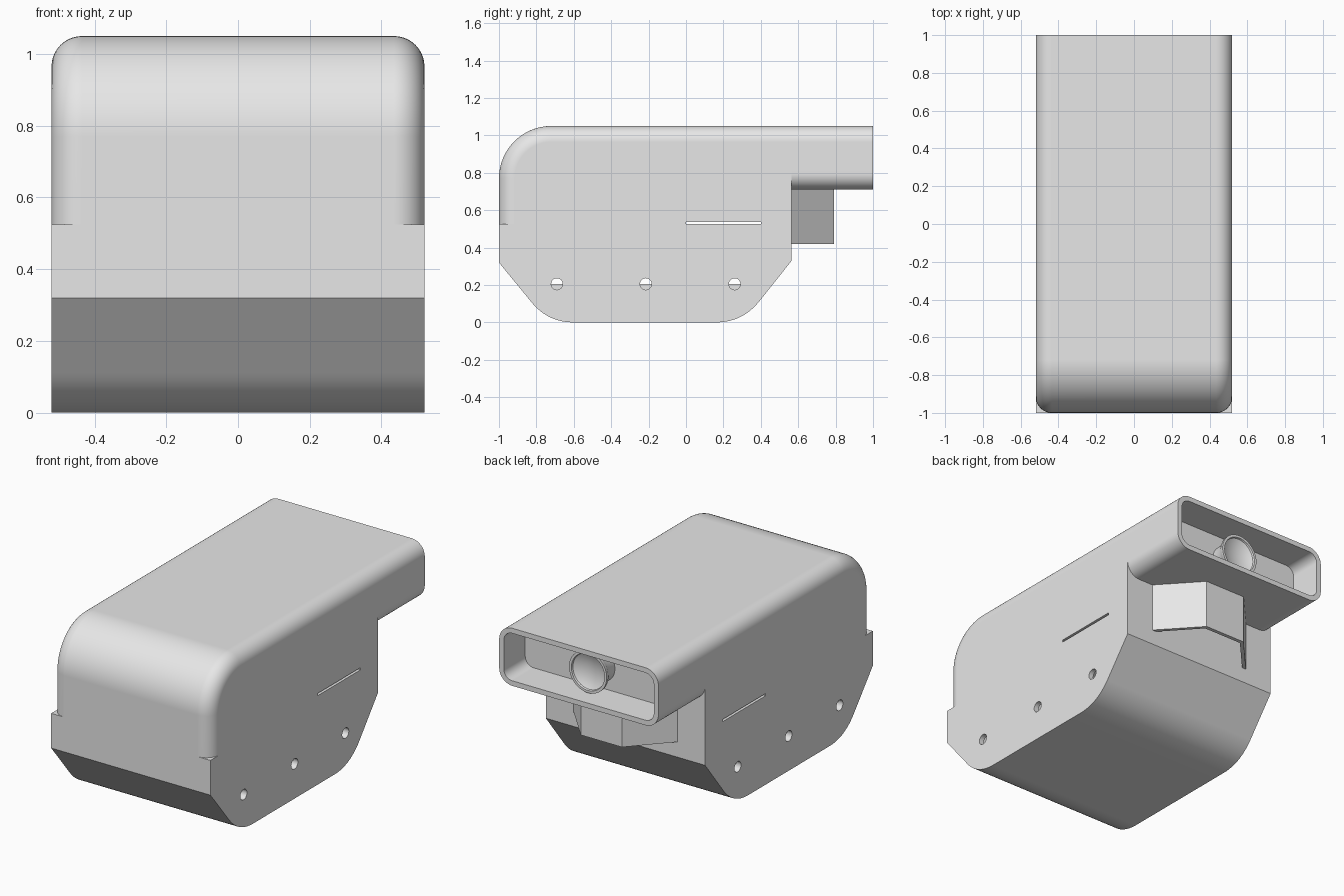
import bpy, bmesh
from math import sin, cos, pi

old = bpy.data.objects.get("Cube")
if old:
    bpy.data.objects.remove(old, do_unlink=True)

grey = bpy.data.materials.new("light_grey")
grey.use_nodes = True
GREY = (0.8, 0.8, 0.8, 1)
grey.diffuse_color = GREY
grey.node_tree.nodes["Principled BSDF"].inputs["Base Color"].default_value = GREY

HALF = 0.52       # half width of the housing
REAR = 0.565      # rear wall of the main body
SEAM = 0.525      # joint between cover and base
TOP = 1.05
EDGE = 0.085      # rounding of the cover edges
WALL = 0.03


def loft(name, rings):
    """Skin a row of equal-length point rings and cap both ends."""
    bm = bmesh.new()
    rows = [[bm.verts.new(p) for p in ring] for ring in rings]
    n = len(rows[0])
    for a, b in zip(rows, rows[1:]):
        for i in range(n):
            j = (i + 1) % n
            bm.faces.new((a[i], a[j], b[j], b[i]))
    bm.faces.new(rows[0])
    bm.faces.new(rows[-1][::-1])
    bmesh.ops.recalc_face_normals(bm, faces=bm.faces)
    mesh = bpy.data.meshes.new(name)
    bm.to_mesh(mesh)
    bm.free()
    mesh.materials.append(grey)
    ob = bpy.data.objects.new(name, mesh)
    bpy.context.collection.objects.link(ob)
    return ob


def box(name, x, y0, y1, z0, z1):
    outline = [(y0, z0), (y1, z0), (y1, z1), (y0, z1)]
    return loft(name, [[(s, y, z) for y, z in outline] for s in (-x, x)])


def activate(ob):
    bpy.ops.object.select_all(action='DESELECT')
    ob.select_set(True)
    bpy.context.view_layer.objects.active = ob


def cut(ob, cutter):
    cutter.hide_render = True
    mod = ob.modifiers.new("cut", 'BOOLEAN')
    mod.operation = 'DIFFERENCE'
    mod.solver = 'EXACT'
    mod.object = cutter
    activate(ob)
    bpy.ops.object.modifier_apply(modifier=mod.name)
    bpy.data.objects.remove(cutter, do_unlink=True)


def smooth(ob):
    activate(ob)
    bpy.ops.object.shade_smooth_by_angle(angle=pi / 6)
    mod = ob.modifiers.new("weighted", 'WEIGHTED_NORMAL')
    mod.keep_sharp = True


def circle(radius, n=48):
    return [(radius * cos(2 * pi * i / n), radius * sin(2 * pi * i / n)) for i in range(n)]


# Cover: side profile swept across the width, its outline shrinking at the rounded edges
def cover_rings(wall, bottom, steps=10, arc_steps=16):
    def outline(inset):
        r = 0.28 - inset
        pts = [(REAR - wall, bottom), (-1 + inset, bottom)]
        for i in range(arc_steps + 1):
            a = pi / 2 * i / arc_steps
            pts.append((-0.72 - r * cos(a), TOP - 0.28 + r * sin(a)))
        return pts + [(REAR - wall, TOP - inset)]

    half = []
    for i in range(steps + 1):
        a = pi / 2 * i / steps
        r = EDGE - wall
        half.append((HALF - EDGE + r * sin(a), wall + r * (1 - cos(a))))
    stations = [(-x, d) for x, d in reversed(half)] + half
    return [[(x, y, z) for y, z in outline(d)] for x, d in stations]


cover = loft("cover", cover_rings(0, SEAM))
cut(cover, loft("cover_cavity", cover_rings(WALL, SEAM - 0.1)))
cut(cover, box("side_slot", 0.6, 0.0, 0.4, SEAM - 0.05, SEAM + 0.013))
smooth(cover)


# Rear hood: rounded tube with a recessed end wall
def hood_ring(y, wall, steps=10):
    r = EDGE - wall
    cz, w, h = 0.88, HALF - EDGE, 0.17 - EDGE
    pts = []
    for q, (sx, sz) in enumerate([(1, 1), (-1, 1), (-1, -1), (1, -1)]):
        for i in range(steps + 1):
            a = pi / 2 * (q + i / steps)
            pts.append((sx * w + r * cos(a), y, cz + sz * h + r * sin(a)))
    return pts


smooth(loft("rear_hood", [hood_ring(REAR, 0), hood_ring(1, 0),
                          hood_ring(1, WALL), hood_ring(0.8, WALL)]))

# Lens: turned barrel with a flared rim and a dished glass
lens_profile = [(0.095, 0.79), (0.1, 0.86), (0.123, 0.9), (0.123, 0.915), (0.108, 0.915),
                (0.105, 0.905), (0.08, 0.893), (0.045, 0.885), (0.01, 0.882)]
smooth(loft("lens", [[(x, y, 0.875 + z) for x, z in circle(r)] for r, y in lens_profile]))


# Base: trough with sloping ends blended into the flat bottom
def blend(a, corner, b, steps=12):
    pts = []
    for i in range(steps + 1):
        t = i / steps
        pts.append(tuple((1 - t) ** 2 * p + 2 * t * (1 - t) * q + t * t * s
                         for p, q, s in zip(a, corner, b)))
    return pts


base_outline = [(-1, SEAM), (-1, 0.32)]
base_outline += blend((-0.828, 0.11), (-0.74, 0), (-0.6, 0))
base_outline += blend((0.16, 0), (0.3, 0), (0.39, 0.11))
base_outline += [(REAR, 0.33), (REAR, SEAM)]
base = loft("base", [[(x, y, z) for y, z in base_outline] for x in (-HALF, HALF)])
cut(base, box("base_cavity", HALF - WALL, -0.85, 0.42, 0.205, 0.6))
for hole_y in (-0.69, -0.215, 0.26):
    for side in (-1, 1):
        ends = (side * (HALF - 0.05), side * (HALF + 0.1))
        cut(base, loft("hole", [[(x, hole_y + u, 0.205 + v) for u, v in circle(0.031, 24)]
                                for x in ends]))
smooth(base)

# Bracket: folded sheet below the hood
fold = [((0.34, REAR), (0.312, REAR)), ((0.134, 0.79), (0.126, 0.768))]
fold += [tuple((-x, y) for x, y in pair) for pair in reversed(fold)]
loft("bracket", [[(*outer, 0.42), (*outer, 0.73), (*inner, 0.73), (*inner, 0.42)]
                 for outer, inner in fold])
